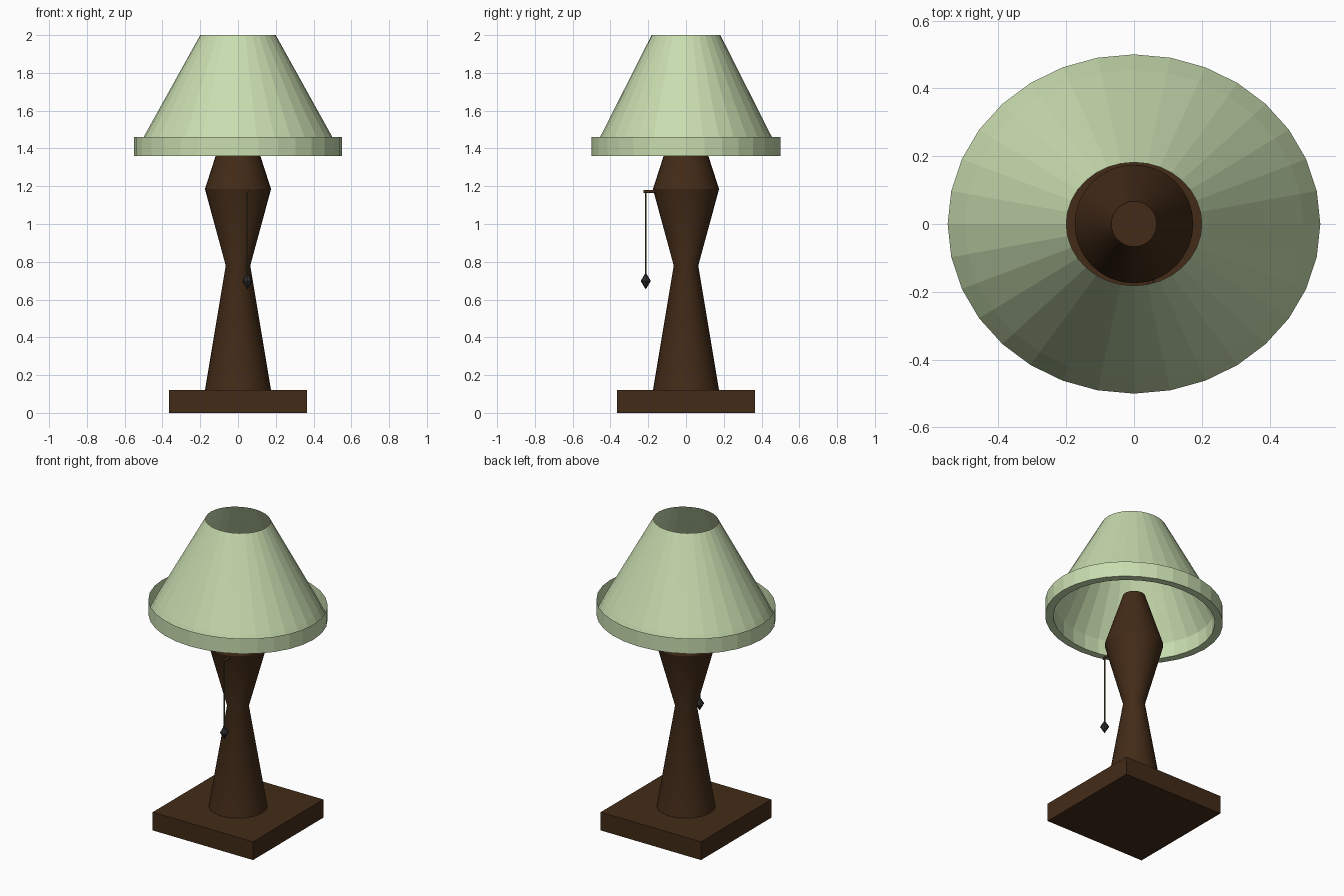
import bpy, bmesh, math

if "Cube" in bpy.data.objects:
    bpy.data.objects.remove(bpy.data.objects["Cube"])


def material(name, rgb):
    m = bpy.data.materials.new(name)
    m.diffuse_color = (*rgb, 1)
    m.use_nodes = True
    m.node_tree.nodes["Principled BSDF"].inputs["Base Color"].default_value = m.diffuse_color
    return m


wood = material("dark_wood", (0.055, 0.024, 0.009))
fabric = material("pale_green", (0.58, 0.72, 0.43))
metal = material("dark_metal", (0.03, 0.03, 0.03))
brass = material("cord_brown", (0.08, 0.065, 0.03))


def finish(bm, name, mat):
    bmesh.ops.remove_doubles(bm, verts=bm.verts, dist=1e-5)
    bmesh.ops.recalc_face_normals(bm, faces=bm.faces)
    me = bpy.data.meshes.new(name)
    bm.to_mesh(me)
    bm.free()
    ob = bpy.data.objects.new(name, me)
    bpy.context.collection.objects.link(ob)
    me.materials.append(mat)
    return ob


def lathe(name, profile, mat, sides=32, squash=1.0, caps=False, smooth=False):
    """Revolve (radius, z) points about z; squash scales the y radius."""
    bm = bmesh.new()
    rings = []
    for r, z in profile:
        rings.append([bm.verts.new((r * math.cos(a), r * squash * math.sin(a), z))
                      for a in (2 * math.pi * i / sides for i in range(sides))])
    for lo, hi in zip(rings, rings[1:]):
        for i in range(sides):
            j = (i + 1) % sides
            bm.faces.new((lo[i], lo[j], hi[j], hi[i]))
    if caps:
        bm.faces.new(rings[0])
        bm.faces.new(rings[-1])
    ob = finish(bm, name, mat)
    if smooth:
        bpy.context.view_layer.objects.active = ob
        ob.select_set(True)
        bpy.ops.object.shade_smooth_by_angle(angle=math.radians(25))
        ob.select_set(False)
    return ob


# Square foot
bm = bmesh.new()
bmesh.ops.create_cube(bm, size=1)
for v in bm.verts:
    v.co = (v.co.x * 0.73, v.co.y * 0.73, (v.co.z + 0.5) * 0.12)
finish(bm, "base", wood)

# Turned stem
lathe("stem", [(0.175, 0.12), (0.065, 0.78), (0.175, 1.185), (0.067, 1.52)],
      wood, caps=True, smooth=True)

# Oval open shade, with a rim band that leaves a groove behind it
oval = 0.91
lathe("shade", [(0.2, 2.0), (0.5, 1.46), (0.55, 1.36)], fabric, squash=oval)
lathe("shade_rim", [(0.55, 1.46), (0.55, 1.36), (0.5, 1.36), (0.5, 1.46)],
      fabric, squash=oval)

# Pull switch: stub, cord and diamond weight
px, py = 0.05, -0.213
stub = lathe("switch_stub", [(0.009, 0), (0.009, 0.08)], wood, sides=12, caps=True)
stub.rotation_euler = (math.radians(90), 0, 0)
stub.location = (px, -0.145, 1.172)
cord = lathe("pull_cord", [(0.004, 0.72), (0.004, 1.172)], brass, sides=8, caps=True)
cord.location = (px, py, 0)
weight = lathe("pull_weight", [(0.001, 0.655), (0.027, 0.698), (0.001, 0.742)],
               metal, sides=8, caps=True)
weight.location = (px, py, 0)
